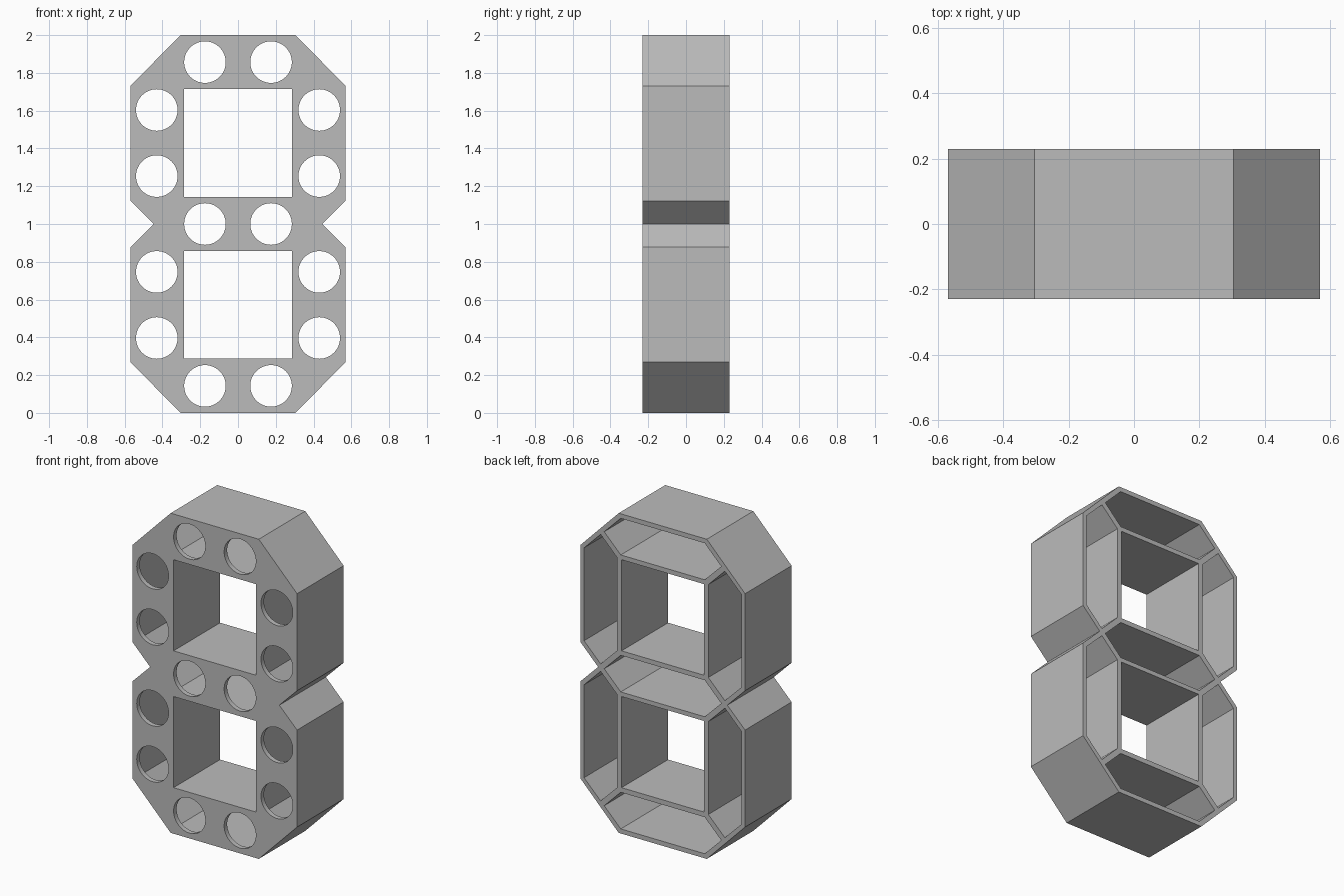
import bpy, bmesh, math

if "Cube" in bpy.data.objects:
    bpy.data.objects.remove(bpy.data.objects["Cube"])

FRONT, BACK = -0.23, 0.23
PLATE, WALL = 0.03, 0.028        # front plate and wall thickness
NODE, STEP = 0.43, 0.857         # segment end offset and segment spacing
HALF = 0.1425 - WALL             # pocket half width
TIP = 0.405                      # pocket half length
HOLE_R, HOLE_X = 0.11, 0.175

grey = bpy.data.materials.new("plain grey")
grey.use_nodes = True
grey.diffuse_color = (0.5, 0.5, 0.5, 1)
grey.node_tree.nodes["Principled BSDF"].inputs["Base Color"].default_value = (0.5, 0.5, 0.5, 1)


def prisms(name, profiles, y0, y1):
    """One object holding an extruded prism for each x, z profile."""
    bm = bmesh.new()
    for pts in profiles:
        face = bm.faces.new([bm.verts.new((x, y0, z)) for x, z in pts])
        ext = bmesh.ops.extrude_face_region(bm, geom=[face])
        verts = [v for v in ext["geom"] if isinstance(v, bmesh.types.BMVert)]
        bmesh.ops.translate(bm, verts=verts, vec=(0, y1 - y0, 0))
    bmesh.ops.recalc_face_normals(bm, faces=bm.faces)
    mesh = bpy.data.meshes.new(name)
    bm.to_mesh(mesh)
    bm.free()
    mesh.materials.append(grey)
    obj = bpy.data.objects.new(name, mesh)
    bpy.context.collection.objects.link(obj)
    return obj


def place(pts, cx, cz, upright):
    """Move a profile to a segment centre, turned for upright segments."""
    return [(cx + (z if upright else x), cz + (x if upright else z)) for x, z in pts]


def circle(cx, r, n=64):
    return [(cx + r * math.cos(2 * math.pi * i / n), r * math.sin(2 * math.pi * i / n))
            for i in range(n)]


# Seven segments: three level, four upright
segments = [(0, 1 + k * STEP, False) for k in (-1, 0, 1)]
segments += [(s * NODE, 1 + k * STEP / 2, True) for s in (-1, 1) for k in (-1, 1)]

# Body outline with chamfered corners and waist notches
right = [(0.305, 0), (0.57, 0.27), (0.57, 0.877), (0.447, 1),
         (0.57, 1.123), (0.57, 1.73), (0.305, 2)]
body = prisms("segment_housing", [right + [(-x, z) for x, z in reversed(right)]], FRONT, BACK)

# Square windows, open rear pockets and round front holes
windows = [[(-0.285, z), (0.285, z), (0.285, z + 0.57), (-0.285, z + 0.57)]
           for z in (0.288, 1.144)]
flat = TIP - HALF
hexagon = [(-TIP, 0), (-flat, -HALF), (flat, -HALF), (TIP, 0), (flat, HALF), (-flat, HALF)]
pockets = [place(hexagon, *seg) for seg in segments]
holes = [place(circle(s * HOLE_X, HOLE_R), *seg) for seg in segments for s in (-1, 1)]

cutters = [prisms("window_cutter", windows, FRONT - 0.1, BACK + 0.1),
           prisms("pocket_cutter", pockets, FRONT + PLATE, BACK + 0.1),
           prisms("hole_cutter", holes, FRONT - 0.1, FRONT + 0.1)]
for cutter in cutters:
    cutter.hide_render = True
    mod = body.modifiers.new(cutter.name, "BOOLEAN")
    mod.operation = "DIFFERENCE"
    mod.solver = "EXACT"
    mod.object = cutter

# Apply the cuts and drop the cutters
bpy.context.view_layer.objects.active = body
body.select_set(True)
for mod in list(body.modifiers):
    bpy.ops.object.modifier_apply(modifier=mod.name)
for cutter in cutters:
    bpy.data.objects.remove(cutter)
bpy.ops.object.shade_smooth_by_angle(angle=math.radians(30))
